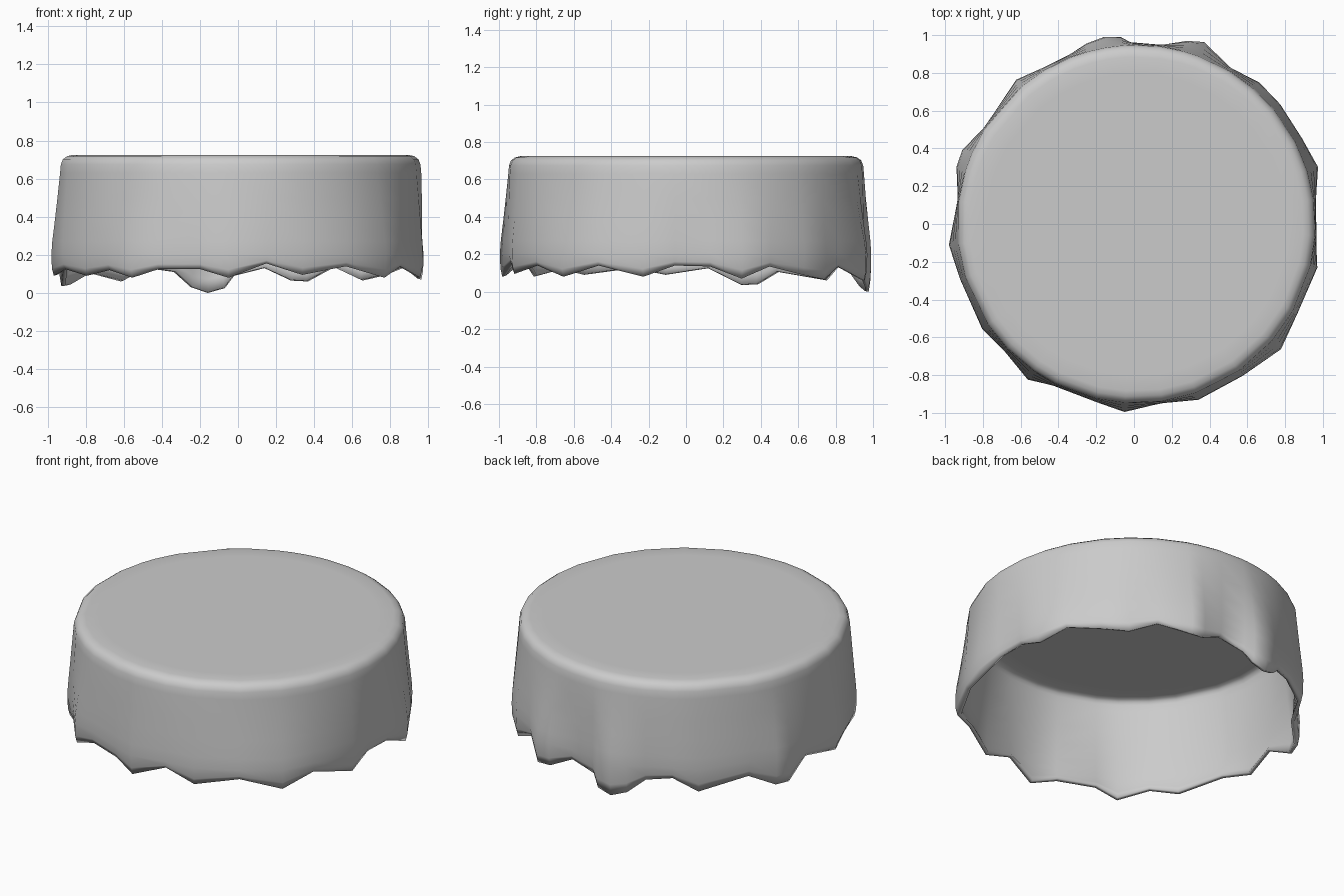
import bpy, bmesh, math

if "Cube" in bpy.data.objects:
    bpy.data.objects.remove(bpy.data.objects["Cube"])

# Ragged hem of the draped cover: x, y, z going round counter-clockwise
HEM = [
    (-.05, -.99, .08), (.15, -.94, .155), (.34, -.925, .095), (.57, -.80, .14),
    (.775, -.66, .08), (.86, -.47, .14), (.965, -.23, .08), (.955, -.06, .14),
    (.955, .13, .135), (.97, .30, .07), (.885, .45, .135), (.77, .63, .09),
    (.66, .745, .065), (.51, .82, .135), (.37, .96, .06), (.28, .965, .065),
    (.14, .94, .13), (-.02, .955, .09), (-.07, .985, .025), (-.16, .985, .0),
    (-.25, .95, .03), (-.34, .89, .11), (-.48, .82, .13), (-.62, .76, .06),
    (-.79, .50, .105), (-.905, .39, .04), (-.935, .30, .035), (-.925, .12, .125),
    (-.975, -.11, .09), (-.915, -.29, .125), (-.80, -.55, .09), (-.68, -.67, .12),
    (-.56, -.82, .08), (-.42, -.85, .125), (-.20, -.935, .125),
]
CX = 0.012
# Rounded shoulder: radius, height
SHOULDER = [(.80, .725), (.885, .725), (.915, .718), (.937, .702), (.948, .675), (.952, .63)]
# Skirt: height, how far it has moved out to the hem, extra bulge
SKIRT = [(.50, .22, .008), (.38, .5, .012), (.27, .8, .014), (.20, .95, .012)]

bm = bmesh.new()
rings = [[] for _ in range(len(SHOULDER) + len(SKIRT) + 2)]
for x, y, z in HEM:
    a = math.atan2(y, x - CX)
    hem_r = math.hypot(x - CX, y)
    col = list(SHOULDER)
    for h, t, b in SKIRT:
        col.append((.952 + (hem_r - .952) * t + b * .6, h))
    col.append((hem_r + .002, z + (.20 - z) * .35))
    col.append((hem_r - .008, z))
    for ring, (r, h) in zip(rings, col):
        ring.append(bm.verts.new((CX + r * math.cos(a), r * math.sin(a), h)))

# Skin the rings and close the flat top
n = len(HEM)
for up, low in zip(rings, rings[1:]):
    for i in range(n):
        j = (i + 1) % n
        bm.faces.new((up[i], low[i], low[j], up[j]))
bm.faces.new(rings[0])
bmesh.ops.recalc_face_normals(bm, faces=bm.faces)
if max(bm.faces, key=lambda f: f.calc_area()).normal.z < 0:
    bmesh.ops.reverse_faces(bm, faces=bm.faces)

mesh = bpy.data.meshes.new("draped_cover")
bm.to_mesh(mesh)
bm.free()
mesh.shade_smooth()
cover = bpy.data.objects.new("draped_cover", mesh)
bpy.context.collection.objects.link(cover)

# Thin cloth thickness, inwards
sol = cover.modifiers.new("thickness", "SOLIDIFY")
sol.thickness = 0.022
sol.offset = -1
